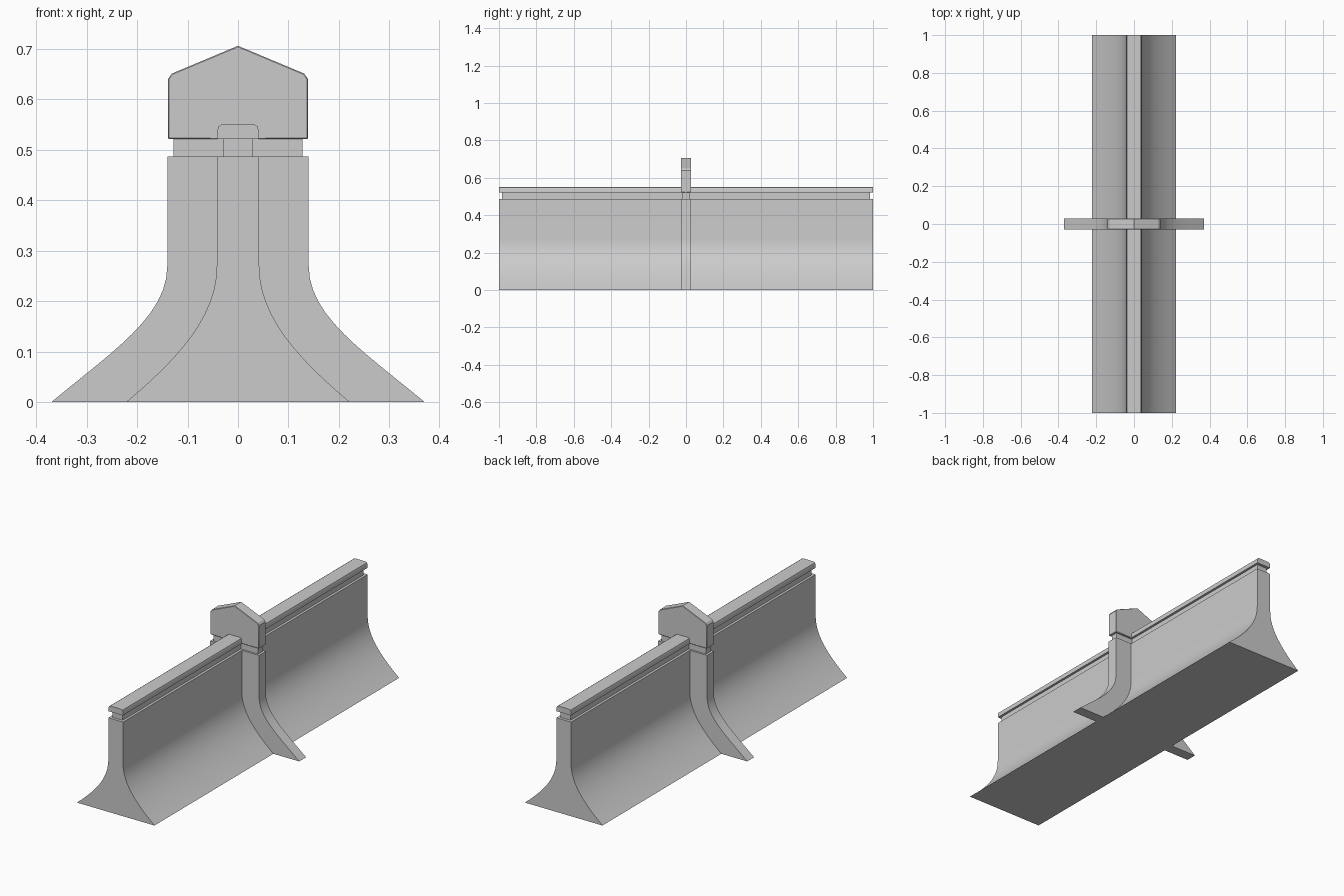
import bpy, bmesh, math
from mathutils import Vector

if "Cube" in bpy.data.objects:
    bpy.data.objects.remove(bpy.data.objects["Cube"])


def flare(p0, p1, p2, p3, n=12):
    """Bezier points of the concave flared side."""
    pts = [Vector(p) for p in (p0, p1, p2, p3)]
    out = []
    for i in range(n + 1):
        t = i / n
        u = 1 - t
        p = pts[0]*u**3 + pts[1]*3*u*u*t + pts[2]*3*u*t*t + pts[3]*t**3
        out.append((p.x, p.y))
    return out


def extrude(name, right, half_y, bevel=0.0):
    """Mirror a right-hand x/z outline (bottom to top) and extrude along y."""
    outline = right + [(-x, z) for x, z in reversed(right) if x > 1e-6]
    bm = bmesh.new()
    face = bm.faces.new([bm.verts.new((x, -half_y, z)) for x, z in outline])
    res = bmesh.ops.extrude_face_region(bm, geom=[face], use_keep_orig=True)
    verts = [g for g in res["geom"] if isinstance(g, bmesh.types.BMVert)]
    bmesh.ops.translate(bm, verts=verts, vec=(0, 2*half_y, 0))
    bmesh.ops.recalc_face_normals(bm, faces=bm.faces[:])
    me = bpy.data.meshes.new(name)
    bm.to_mesh(me)
    bm.free()
    ob = bpy.data.objects.new(name, me)
    bpy.context.collection.objects.link(ob)
    if bevel:
        mod = ob.modifiers.new("edge_chamfer", "BEVEL")
        mod.width = bevel
        mod.segments = 1
        mod.limit_method = "ANGLE"
        mod.angle_limit = math.radians(60)
    bpy.ops.object.select_all(action="DESELECT")
    ob.select_set(True)
    bpy.context.view_layer.objects.active = ob
    bpy.ops.object.shade_smooth_by_angle(angle=math.radians(25))
    return ob


# Long barrier wall, recessed neck and top rail
extrude("barrier_wall",
        flare((.222, 0), (.12, .085), (.042, .17), (.042, .27)) + [(.042, .487)], 1.0)
extrude("wall_neck", [(.029, .48), (.029, .525)], .985)
extrude("top_rail", [(.041, .521), (.041, .539), (.038, .547), (.031, .551)], 1.0)

# Central buttress, its neck and gabled cap
extrude("buttress",
        flare((.37, 0), (.25, .10), (.14, .17), (.14, .27)) + [(.14, .487)], .028)
extrude("buttress_neck", [(.128, .48), (.128, .525)], .018)
extrude("buttress_cap",
        [(.139, .521), (.139, .64), (.131, .651), (0, .706)], .028, bevel=.002)
